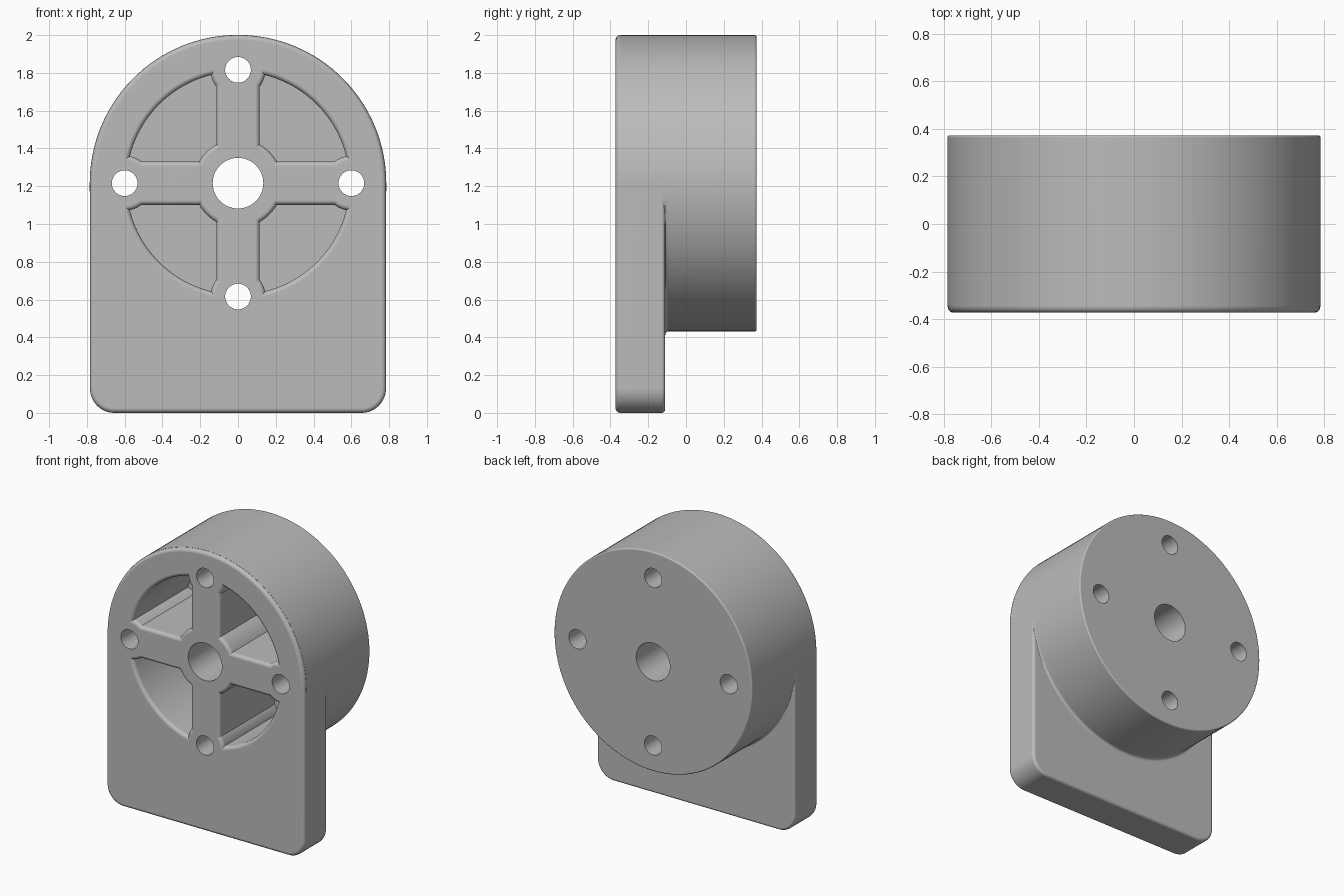
import bpy, bmesh
from math import sin, cos, pi, acos, asin, atan2, sqrt

old = bpy.data.objects.get("Cube")
if old:
    bpy.data.objects.remove(old, do_unlink=True)

CZ, R = 1.216, 0.784                   # drum axis height and radius
FRONT, PLATE_BACK, BACK = -0.373, -0.11, 0.373
FLOOR = 0.25                           # depth of the pockets
BOLT = 0.6                             # bolt circle radius
FILLET = 0.025


def arc(cx, cz, r, a0, a1, n):
    return [(cx + r * cos(a0 + (a1 - a0) * i / n),
             cz + r * sin(a0 + (a1 - a0) * i / n)) for i in range(n + 1)]


def fillet(y, f, step=1, n=5):
    """Rounding levels (y, offset) starting at depth y and going along step."""
    return [(y + step * f * (1 - cos(t)), f * (1 - sin(t)))
            for t in (pi / 2 * i / n for i in range(n + 1))]


def loft(name, outline, levels):
    """Solid skinned through outline(offset) at each depth, with end caps."""
    bm = bmesh.new()
    rings = [[bm.verts.new((x, y, z)) for x, z in outline(d)] for y, d in levels]
    n = len(rings[0])
    for a, b in zip(rings, rings[1:]):
        for i in range(n):
            j = (i + 1) % n
            bm.faces.new((a[i], a[j], b[j], b[i]))
    bm.faces.new(rings[0])
    bm.faces.new(rings[-1])
    bmesh.ops.recalc_face_normals(bm, faces=bm.faces)
    mesh = bpy.data.meshes.new(name)
    bm.to_mesh(mesh)
    bm.free()
    ob = bpy.data.objects.new(name, mesh)
    bpy.context.collection.objects.link(ob)
    return ob


def combine(body, tool, operation):
    mod = body.modifiers.new("combine", 'BOOLEAN')
    mod.operation, mod.object, mod.solver = operation, tool, 'EXACT'
    bpy.context.view_layer.objects.active = body
    bpy.ops.object.modifier_apply(modifier=mod.name)
    bpy.data.objects.remove(tool, do_unlink=True)


# Outlines
def plate_outline(d):
    r, c = R - d, 0.13
    x = R - c
    return (arc(0, CZ, r, 0, pi, 96) + arc(-x, c, c - d, pi, 1.5 * pi, 12)
            + arc(x, c, c - d, 1.5 * pi, 2 * pi, 12))


def drum_outline(d):
    # positive offsets flare only the lower half, into the plate
    pts = []
    for i in range(128):
        a = 2 * pi * i / 128
        r = R + 0.001 + (d * max(0, -sin(a)) if d > 0 else d)
        pts.append((r * cos(a), CZ + r * sin(a)))
    return pts


def pocket_outline(sx, sz):
    def outline(d):
        rib, hub, boss, rim = 0.115 - d, 0.235 - d, 0.145 - d, 0.59 + d
        a = asin(rib / hub)
        phi = acos((rim**2 + BOLT**2 - boss**2) / (2 * BOLT * rim))
        end = atan2(rim * cos(phi) - BOLT, rim * sin(phi))
        upper = arc(0, BOLT, boss, -acos(rib / boss), end, 12)
        pts = (arc(0, 0, hub, a, pi / 2 - a, 12) + upper
               + arc(0, 0, rim, pi / 2 - phi, phi, 24)[1:-1]
               + [(z, x) for x, z in reversed(upper)])
        return [(sx * x, CZ + sz * z) for x, z in pts]
    return outline


def hole_outline(x, z, r):
    return lambda d: arc(x, z, r, 0, 2 * pi, 48)[:-1]


# Mounting plate with rounded edges
body = loft("motor_mount_body", plate_outline,
            fillet(FRONT, FILLET) + fillet(PLATE_BACK, 0.02, -1)[::-1])

# Drum with a soft collar where it meets the plate
back_edge = [(y, -d) for y, d in fillet(BACK, 0.01, -1)[::-1]]
drum = loft("drum", drum_outline,
            [(FRONT + FILLET, 0), (PLATE_BACK - 0.06, 0), (PLATE_BACK - 0.03, 0.02)]
            + fillet(PLATE_BACK, 0.02) + back_edge)
combine(body, drum, 'UNION')

# Four pockets leave the ribs, hub and bosses standing
for sx in (1, -1):
    for sz in (1, -1):
        pocket = loft("pocket_cutter", pocket_outline(sx, sz),
                      [(FRONT - 0.05, FILLET)] + fillet(FRONT, FILLET) + [(FLOOR, 0)])
        combine(body, pocket, 'DIFFERENCE')

# Shaft hole and four bolt holes
holes = [(0, CZ, 0.134)] + [(BOLT * x, CZ + BOLT * z, 0.068)
                            for x, z in ((1, 0), (-1, 0), (0, 1), (0, -1))]
for x, z, r in holes:
    hole = loft("hole_cutter", hole_outline(x, z, r), [(FRONT - 0.1, 0), (BACK + 0.1, 0)])
    combine(body, hole, 'DIFFERENCE')

# Material and shading
grey = bpy.data.materials.new("plain grey")
grey.use_nodes = True
colour = (0.5, 0.5, 0.5, 1)
grey.diffuse_color = colour
grey.node_tree.nodes["Principled BSDF"].inputs["Base Color"].default_value = colour
body.data.materials.clear()
body.data.materials.append(grey)

bpy.ops.object.select_all(action='DESELECT')
body.select_set(True)
bpy.context.view_layer.objects.active = body
bpy.ops.object.shade_smooth_by_angle(angle=0.6)
normals = body.modifiers.new("even_normals", 'WEIGHTED_NORMAL')
normals.keep_sharp = True
